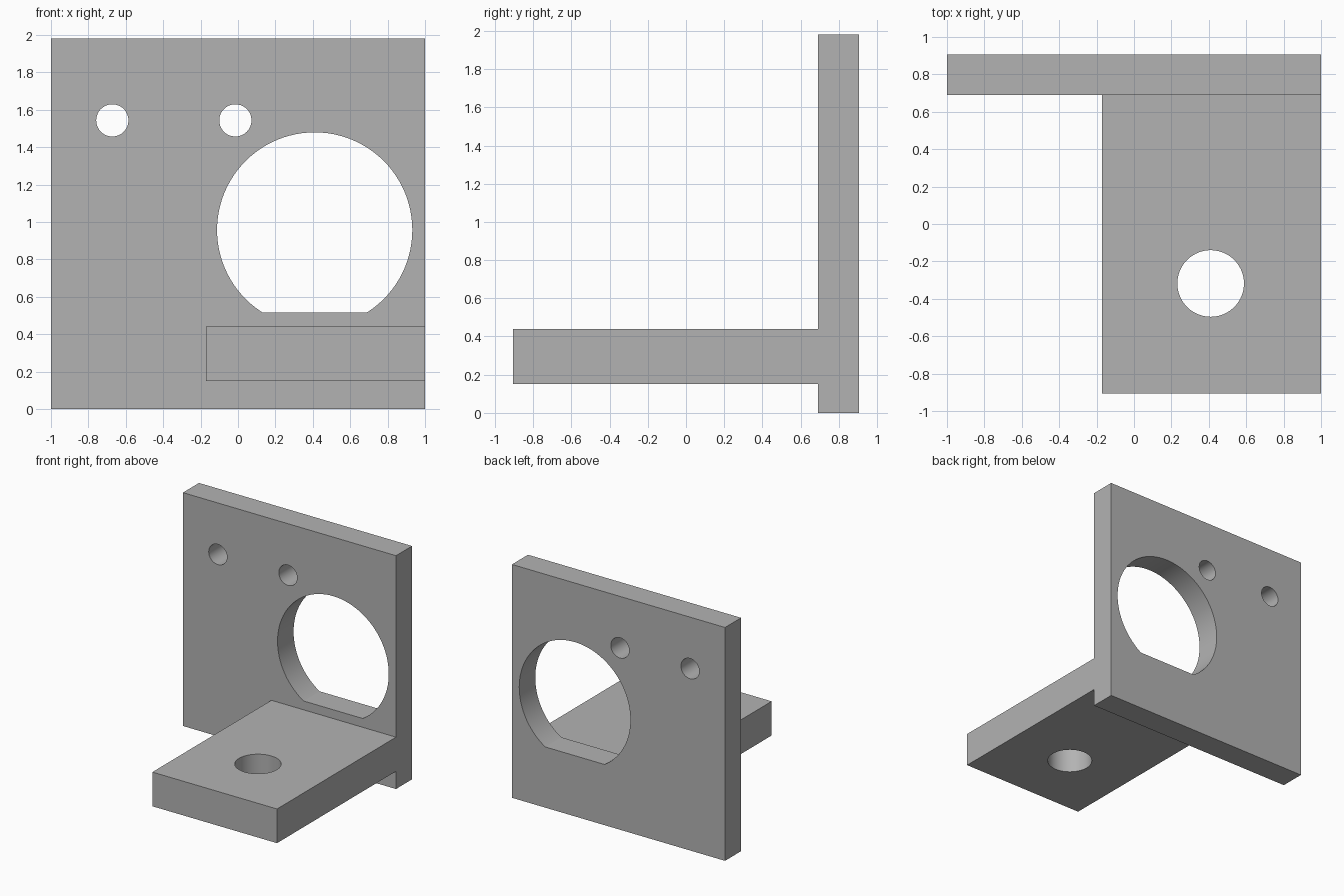
import bpy
import bmesh
import math
from mathutils import Matrix

default_cube = bpy.data.objects.get("Cube")
if default_cube:
    bpy.data.objects.remove(default_cube, do_unlink=True)

grey = bpy.data.materials.new("plain grey")
grey.use_nodes = True
colour = (0.45, 0.45, 0.45, 1)
grey.diffuse_color = colour
grey.node_tree.nodes["Principled BSDF"].inputs["Base Color"].default_value = colour


def finish(bm, name):
    bmesh.ops.recalc_face_normals(bm, faces=bm.faces[:])
    mesh = bpy.data.meshes.new(name)
    bm.to_mesh(mesh)
    bm.free()
    mesh.materials.append(grey)
    obj = bpy.data.objects.new(name, mesh)
    bpy.context.collection.objects.link(obj)
    return obj


def box(name, low, high):
    bm = bmesh.new()
    bmesh.ops.create_cube(bm, size=1)
    for v in bm.verts:
        v.co = [b if c > 0 else a for c, a, b in zip(v.co, low, high)]
    return finish(bm, name)


def drill(name, centre, radius, axis, floor=None):
    """Cylindrical cutter along Y or Z, optionally cut flat at a floor height."""
    bm = bmesh.new()
    turn = Matrix.Rotation(math.pi / 2, 4, "X") if axis == "Y" else Matrix()
    bmesh.ops.create_cone(bm, cap_ends=True, segments=96, radius1=radius,
                          radius2=radius, depth=0.6,
                          matrix=Matrix.Translation(centre) @ turn)
    if floor is not None:
        cut = bmesh.ops.bisect_plane(bm, geom=bm.verts[:] + bm.edges[:] + bm.faces[:],
                                     plane_co=(0, 0, floor), plane_no=(0, 0, -1),
                                     clear_outer=True)
        rim = [e for e in cut["geom_cut"] if isinstance(e, bmesh.types.BMEdge)]
        bmesh.ops.holes_fill(bm, edges=rim)
    obj = finish(bm, name)
    obj.hide_render = True
    return obj


def combine(target, tool, operation):
    mod = target.modifiers.new(tool.name, "BOOLEAN")
    mod.operation = operation
    mod.solver = "EXACT"
    mod.object = tool
    bpy.context.view_layer.objects.active = target
    bpy.ops.object.modifier_apply(modifier=mod.name)
    bpy.data.objects.remove(tool, do_unlink=True)


# Upright plate fused with the shelf projecting forward
bracket = box("bracket", (-1, 0.69, 0), (1, 0.905, 1.98))
shelf = box("shelf", (-0.17, -0.905, 0.15), (1, 0.8, 0.44))
combine(bracket, shelf, "UNION")

# Large flat-bottomed opening, two bolt holes and the shelf hole
combine(bracket, drill("opening", (0.41, 0.8, 0.957), 0.522, "Y", 0.515), "DIFFERENCE")
for x in (-0.672, -0.014):
    combine(bracket, drill("bolt_hole", (x, 0.8, 1.543), 0.086, "Y"), "DIFFERENCE")
combine(bracket, drill("shelf_hole", (0.41, -0.318, 0.3), 0.178, "Z"), "DIFFERENCE")

# Smooth bores, crisp edges
bpy.ops.object.select_all(action="DESELECT")
bracket.select_set(True)
bpy.context.view_layer.objects.active = bracket
bpy.ops.object.shade_smooth_by_angle(angle=math.radians(30))
